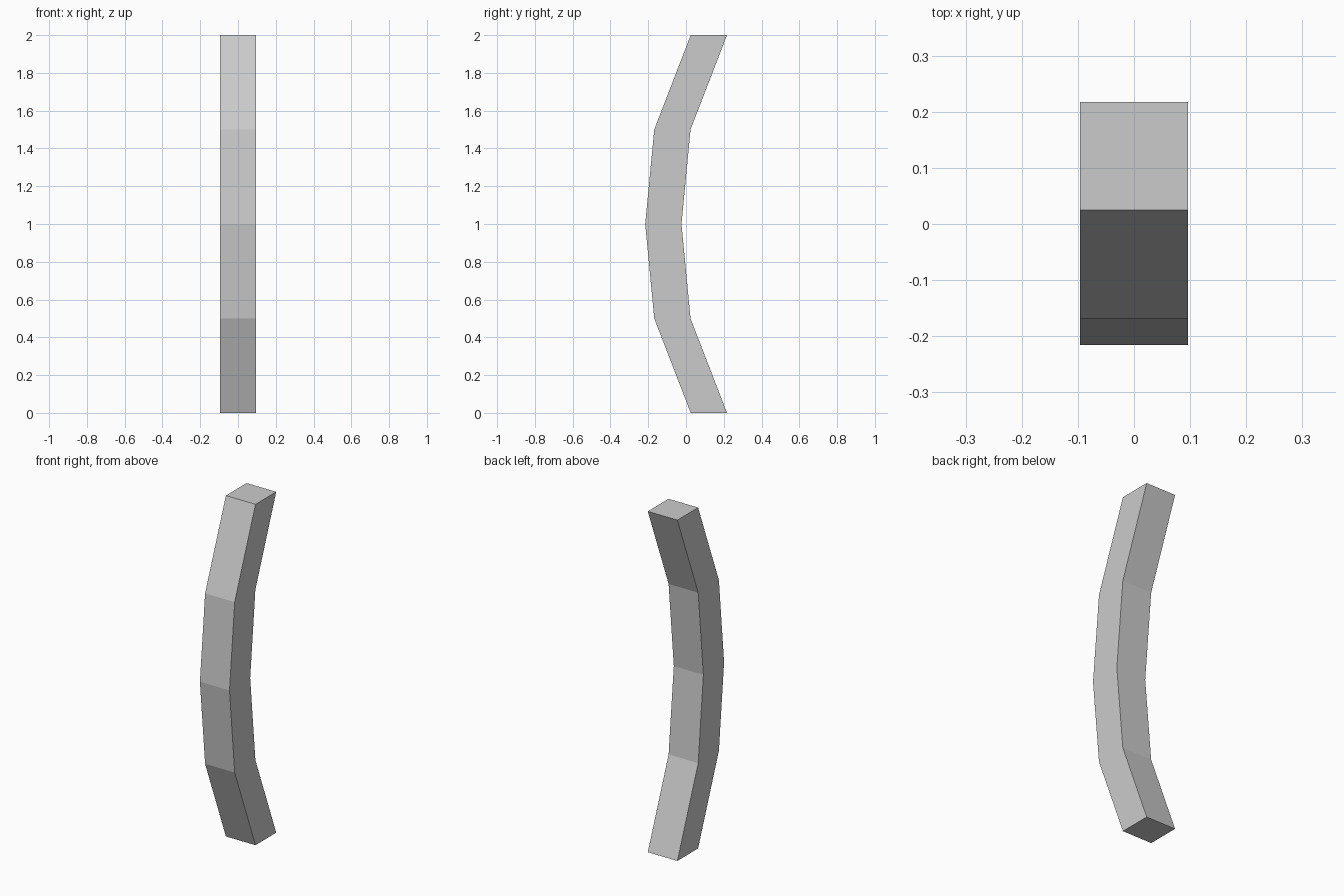
import bpy
import bmesh

if "Cube" in bpy.data.objects:
    bpy.data.objects.remove(bpy.data.objects["Cube"])

HALF = 0.096
# Bend of the bar: centre y at each height
PATH = [(0.0, 0.121), (0.5, -0.072), (1.0, -0.12), (1.5, -0.072), (2.0, 0.121)]

# Curved bar: square section swept up the bend, horizontal at every joint
bm = bmesh.new()
rings = []
for z, y in PATH:
    rings.append([bm.verts.new((sx * HALF, y + sy * HALF, z))
                  for sx, sy in ((-1, -1), (1, -1), (1, 1), (-1, 1))])
for low, high in zip(rings, rings[1:]):
    for i in range(4):
        j = (i + 1) % 4
        bm.faces.new((low[i], low[j], high[j], high[i]))

# End caps
bm.faces.new(rings[0][::-1])
bm.faces.new(rings[-1])
bmesh.ops.recalc_face_normals(bm, faces=bm.faces)

mesh = bpy.data.meshes.new("curved_bar")
bm.to_mesh(mesh)
bm.free()
bpy.context.collection.objects.link(bpy.data.objects.new("curved_bar", mesh))
